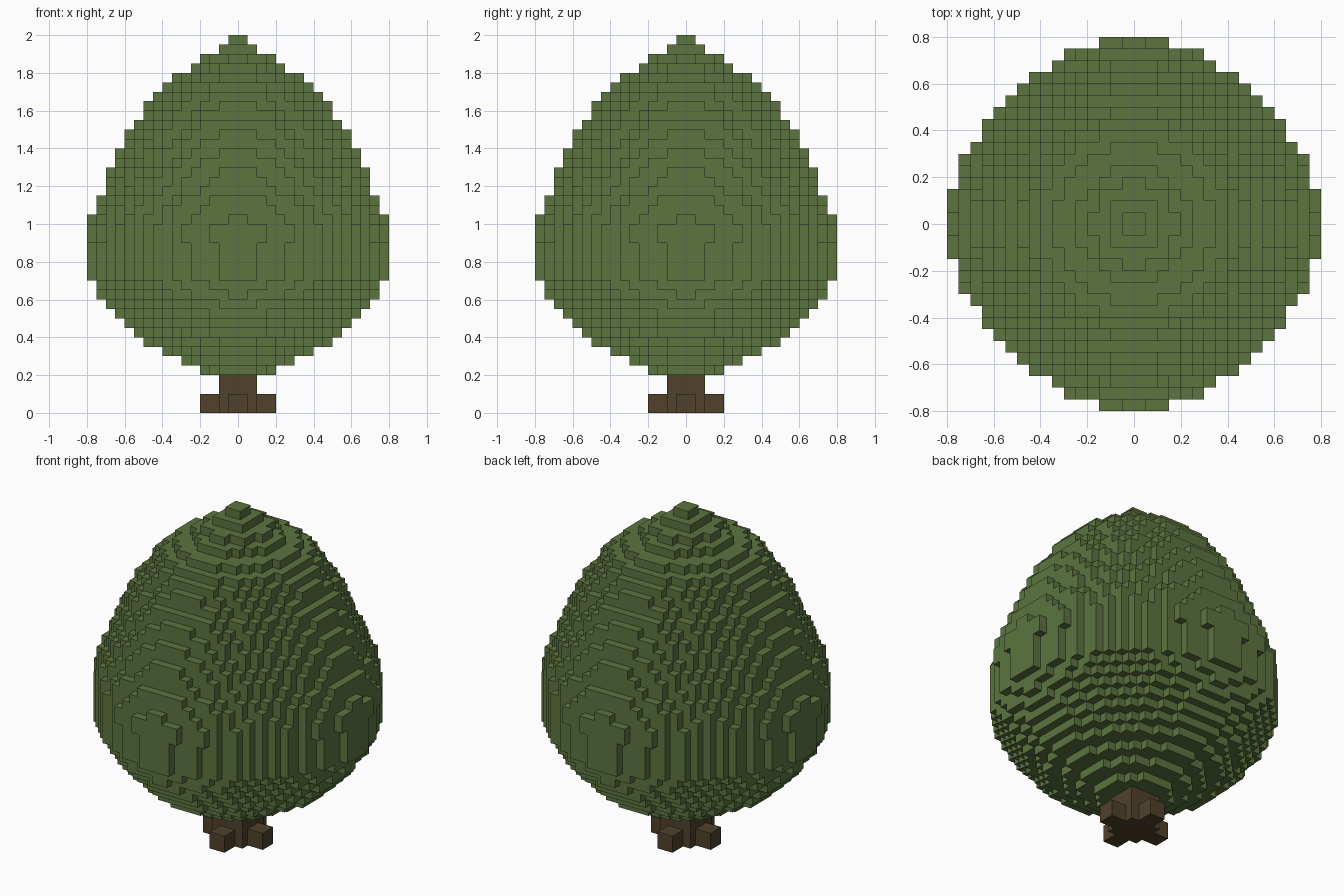
import bpy
import bmesh
from mathutils import Vector

VOXEL = 0.05
ROUNDNESS = 1.8  # exponent of the slightly squared-off cross-section
CROWN_BASE = 4   # first crown layer, in voxels above the ground

# Crown radius of each layer in voxels, bottom to top
CROWN_RADII = [
    4, 6.1, 8, 9.7, 11, 12, 12.9, 13.8, 14.6, 15.1, 15.7, 15.7,
    15.7, 15.7, 15.88, 15.88, 15.6, 15.45, 15, 14.4, 14.1, 13.7, 13.2, 12.7,
    12.4, 11.9, 11.3, 10.4, 9.9, 9.1, 8.2, 7, 5, 3.7, 2.4, 1,
]

default_cube = bpy.data.objects.get("Cube")
if default_cube:
    bpy.data.objects.remove(default_cube, do_unlink=True)


def make_material(name, color):
    mat = bpy.data.materials.new(name)
    mat.use_nodes = True
    mat.diffuse_color = color
    mat.node_tree.nodes["Principled BSDF"].inputs["Base Color"].default_value = color
    return mat


def box_cells(x, y, z):
    """Voxel cells inside three half-open ranges."""
    return {(i, j, k) for i in range(*x) for j in range(*y) for k in range(*z)}


def crown_cells():
    """Stack of rounded discs, one voxel thick each."""
    cells = set()
    for layer, radius in enumerate(CROWN_RADII):
        limit = radius ** ROUNDNESS
        for i, j, k in box_cells((-16, 16), (-16, 16), (layer, layer + 1)):
            if abs(i + 0.5) ** ROUNDNESS + abs(j + 0.5) ** ROUNDNESS <= limit:
                cells.add((i, j, k + CROWN_BASE))
    return cells


def build_voxels(name, cells, material):
    """Make one mesh from the exposed faces of a set of cells."""
    bm = bmesh.new()
    corners = {}

    def corner(point):
        key = tuple(round(c) for c in point)
        if key not in corners:
            corners[key] = bm.verts.new(Vector(key) * VOXEL)
        return corners[key]

    for cell in sorted(cells):
        for axis in range(3):
            u, v, w = (Vector([float(a == (axis + s) % 3) for a in range(3)])
                       for s in range(3))
            for side in (0, 1):
                neighbour = list(cell)
                neighbour[axis] += 1 if side else -1
                if tuple(neighbour) in cells:
                    continue
                start = Vector(cell) + u * side
                loop = [start, start + v, start + v + w, start + w]
                bm.faces.new([corner(p) for p in (loop if side else loop[::-1])])

    mesh = bpy.data.meshes.new(name)
    bm.to_mesh(mesh)
    bm.free()
    mesh.materials.append(material)
    obj = bpy.data.objects.new(name, mesh)
    bpy.context.collection.objects.link(obj)
    return obj


leaf_green = make_material("leaf_green", (0.107, 0.175, 0.051, 1))
bark_brown = make_material("bark_brown", (0.080, 0.054, 0.024, 1))

# Leafy crown
build_voxels("crown", crown_cells(), leaf_green)

# Square trunk with four short roots
trunk = box_cells((-2, 2), (-2, 2), (0, CROWN_BASE))
roots = box_cells((-4, 4), (-1, 1), (0, 2)) | box_cells((-1, 1), (-4, 4), (0, 2))
build_voxels("trunk_and_roots", trunk | roots, bark_brown)
